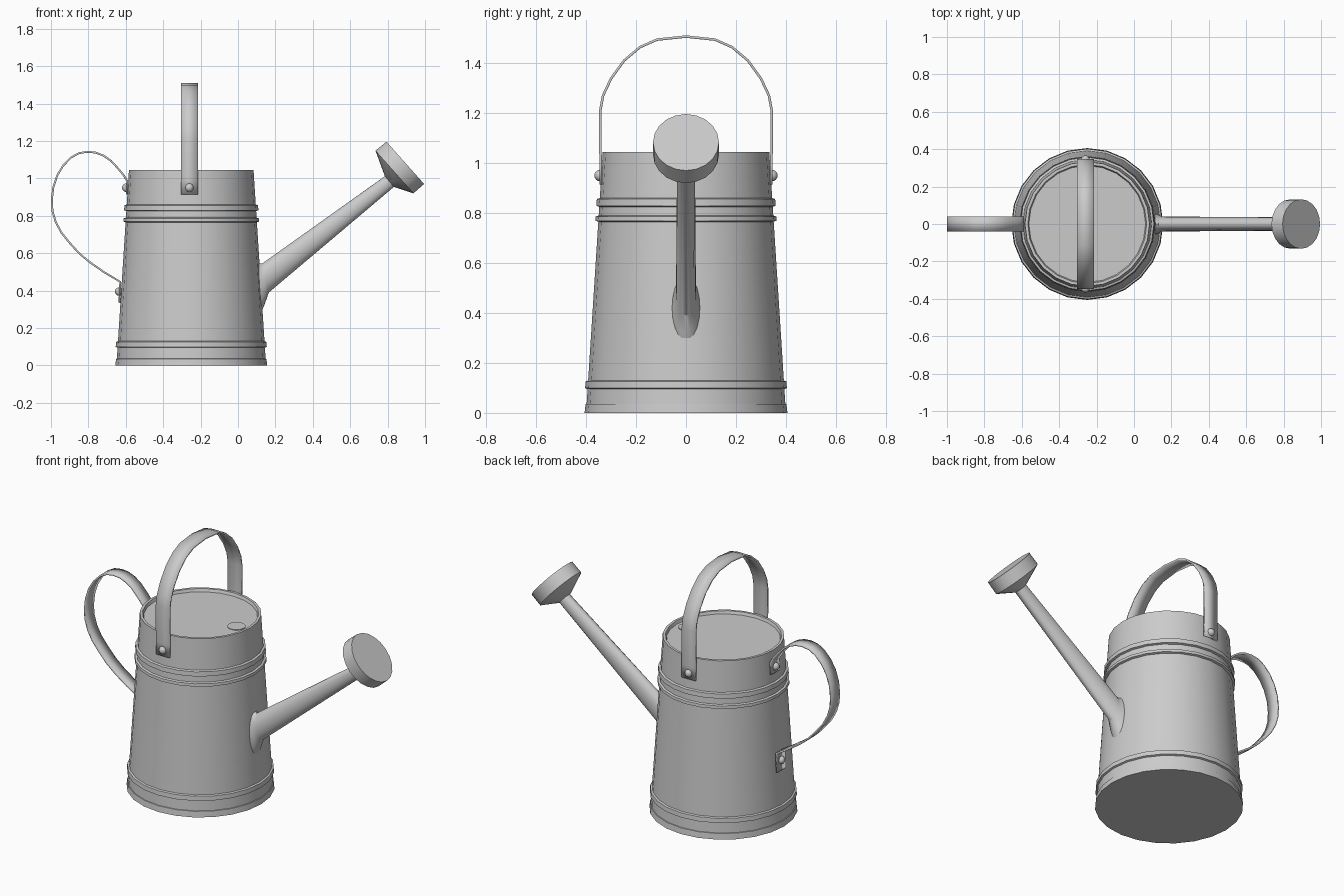
import bpy, bmesh, math
from mathutils import Vector

if "Cube" in bpy.data.objects:
    bpy.data.objects.remove(bpy.data.objects["Cube"])

CX = -0.25  # body axis


def wall(z):
    """Body radius at height z."""
    return 0.400 - 0.064 * z


def finish(name, bm, angle=30):
    bmesh.ops.recalc_face_normals(bm, faces=bm.faces[:])
    me = bpy.data.meshes.new(name)
    bm.to_mesh(me)
    bm.free()
    ob = bpy.data.objects.new(name, me)
    bpy.context.collection.objects.link(ob)
    bpy.ops.object.select_all(action='DESELECT')
    ob.select_set(True)
    bpy.context.view_layer.objects.active = ob
    bpy.ops.object.shade_smooth_by_angle(angle=math.radians(angle))
    return ob


def loft(name, rings, cap_start=True, cap_end=True):
    """Bridge a list of equal-length point rings."""
    bm = bmesh.new()
    vs = [[bm.verts.new(p) for p in r] for r in rings]
    n = len(vs[0])
    for a, b in zip(vs, vs[1:]):
        for i in range(n):
            bm.faces.new((a[i], a[(i + 1) % n], b[(i + 1) % n], b[i]))
    if cap_start:
        bm.faces.new(vs[0])
    if cap_end:
        bm.faces.new(vs[-1])
    return finish(name, bm)


def circle(r, z, n=24, x=CX):
    return [(x + r * math.cos(2 * math.pi * i / n), r * math.sin(2 * math.pi * i / n), z)
            for i in range(n)]


def oval(top, bottom, w, n=20):
    """Oval ring spanning two (x, z) points, half-width w in y."""
    t, b = Vector((top[0], 0, top[1])), Vector((bottom[0], 0, bottom[1]))
    c, u = (t + b) / 2, (t - b) / 2
    return [c + u * math.cos(2 * math.pi * i / n) + Vector((0, w * math.sin(2 * math.pi * i / n), 0))
            for i in range(n)]


def strap(name, path, side):
    """Flat metal strip: path of points, widened both ways by side."""
    bm = bmesh.new()
    side = Vector(side)
    rows = [(bm.verts.new(Vector(p) - side), bm.verts.new(Vector(p) + side)) for p in path]
    for a, b in zip(rows, rows[1:]):
        bm.faces.new((a[0], a[1], b[1], b[0]))
    ob = finish(name, bm, 40)
    m = ob.modifiers.new("thickness", 'SOLIDIFY')
    m.thickness, m.offset = 0.010, 0
    return ob


def rivet(name, loc):
    bm = bmesh.new()
    bmesh.ops.create_uvsphere(bm, u_segments=12, v_segments=8, radius=0.023)
    ob = finish(name, bm, 60)
    ob.location = loc


# Body with raised bands, rim and recessed lid
profile = [(0.406, 0), (0.402, 0.035), (wall(0.036), 0.036)]
for lo, hi in ((0.095, 0.13), (0.765, 0.79), (0.825, 0.86)):
    out = 0.010 if lo < 0.5 else 0.012
    profile += [(wall(lo), lo), (wall(lo) + out, lo + 0.004),
                (wall(hi) + out, hi - 0.004), (wall(hi), hi)]
profile += [(wall(1.045), 1.045), (0.318, 1.045), (0.312, 1.028)]
loft("body", [circle(r, z) for r, z in profile])

# Small cap on the lid
loft("lid_cap", [circle(0.05, z, 16, -0.01) for z in (1.026, 1.032)])

# Spout with flared base, running into the rose
loft("spout", [oval((0.105, 0.555), (0.125, 0.285), 0.056),
               oval((0.120, 0.545), (0.140, 0.320), 0.052),
               oval((0.130, 0.545), (0.165, 0.390), 0.040),
               oval((0.790, 1.015), (0.838, 0.958), 0.036)])
loft("rose", [oval((0.785, 1.012), (0.833, 0.955), 0.038),
              oval((0.735, 1.148), (0.938, 0.920), 0.132),
              oval((0.794, 1.196), (0.995, 0.970), 0.132)])

# Carrying handle over the top
half = [(0.342, 0.915), (0.342, 0.99), (0.343, 1.21), (0.332, 1.27), (0.300, 1.338),
        (0.248, 1.41), (0.184, 1.464), (0.116, 1.494)]
arc = half + [(0, 1.506)] + [(-y, z) for y, z in reversed(half)]
strap("top_handle", [(-0.26, y, z) for y, z in arc], (0.046, 0, 0))

# Rear pouring handle
loop = [(-0.594, 0.915), (-0.592, 0.985), (-0.612, 1.018), (-0.644, 1.056), (-0.680, 1.095),
        (-0.720, 1.122), (-0.762, 1.138), (-0.805, 1.142), (-0.850, 1.135), (-0.892, 1.112),
        (-0.935, 1.068), (-0.967, 1.015), (-0.988, 0.950), (-0.995, 0.885), (-0.992, 0.825),
        (-0.974, 0.765), (-0.943, 0.708), (-0.900, 0.655), (-0.850, 0.600), (-0.794, 0.553),
        (-0.715, 0.498), (-0.630, 0.447), (-0.634, 0.335)]
strap("rear_handle", [(x, 0, z) for x, z in loop], (0, 0.041, 0))

# Rivets
for s, side in ((-1, "front"), (1, "back")):
    rivet(side + "_rivet", (-0.26, s * 0.344, 0.95))
rivet("rear_upper_rivet", (-0.597, 0, 0.95))
rivet("rear_lower_rivet", (-0.635, 0, 0.395))
